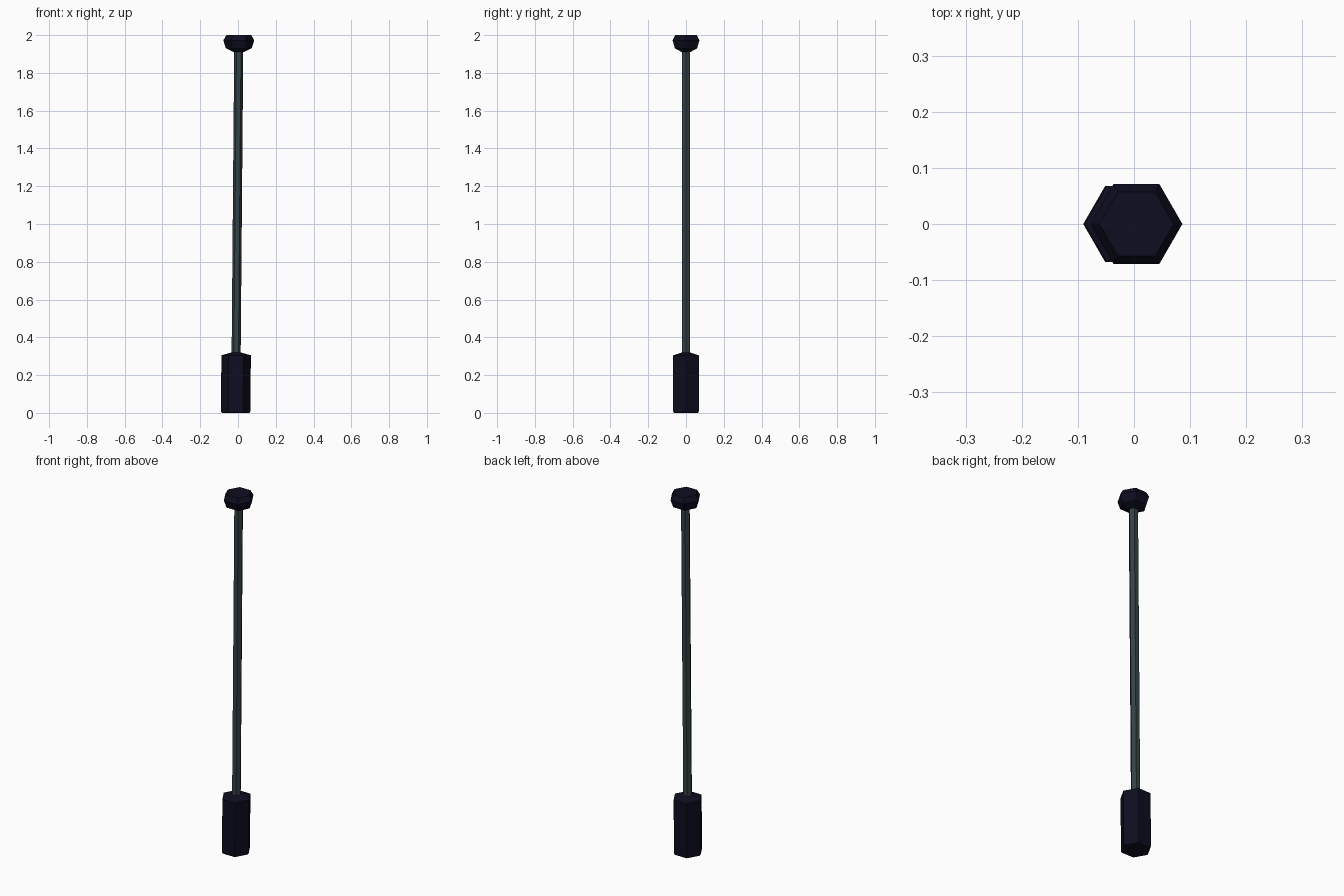
import bpy, bmesh, math

if "Cube" in bpy.data.objects:
    bpy.data.objects.remove(bpy.data.objects["Cube"])

def material(name, rgb):
    m = bpy.data.materials.new(name)
    m.diffuse_color = (*rgb, 1)
    m.use_nodes = True
    m.node_tree.nodes["Principled BSDF"].inputs["Base Color"].default_value = m.diffuse_color
    return m

navy = material("dark_navy", (0.004, 0.004, 0.014))
slate = material("slate_metal", (0.035, 0.055, 0.06))

# The whole rod leans very slightly towards +x
def axis_x(z):
    return -0.0125 + 0.0085 * z

def hex_part(name, profile, mat):
    """Stack six-sided rings given as (z, radius), capped at both ends."""
    bm = bmesh.new()
    rings = []
    for z, r in profile:
        rings.append([bm.verts.new((axis_x(z) + r * math.cos(i * math.pi / 3),
                                    r * math.sin(i * math.pi / 3), z)) for i in range(6)])
    for a, b in zip(rings, rings[1:]):
        for i in range(6):
            j = (i + 1) % 6
            bm.faces.new((a[i], a[j], b[j], b[i]))
    bm.faces.new(rings[0][::-1])
    bm.faces.new(rings[-1])
    me = bpy.data.meshes.new(name)
    bm.to_mesh(me)
    bm.free()
    me.materials.append(mat)
    ob = bpy.data.objects.new(name, me)
    bpy.context.collection.objects.link(ob)
    return ob

# Grip with a shallow sloped shoulder
hex_part("grip", [(0.0, 0.073), (0.008, 0.078), (0.305, 0.078), (0.32, 0.024)], navy)
# Thin shaft
hex_part("shaft", [(0.31, 0.024), (1.92, 0.024)], slate)
# Faceted knob
hex_part("knob", [(1.91, 0.026), (1.93, 0.068), (1.972, 0.082), (2.0, 0.066)], navy)
